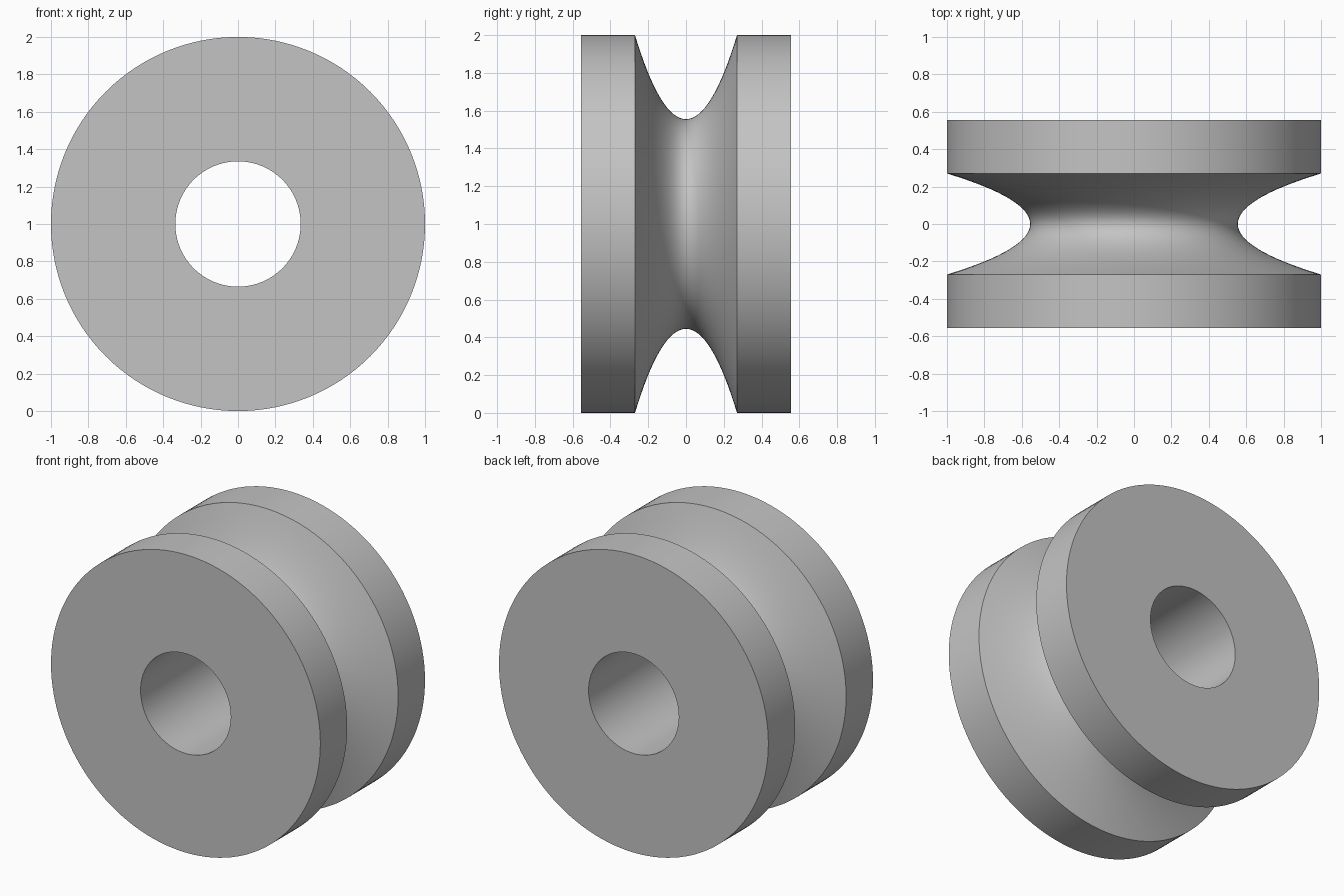
import bpy
import bmesh
import math
from mathutils import Vector

cube = bpy.data.objects.get("Cube")
if cube:
    bpy.data.objects.remove(cube, do_unlink=True)

RIM_RADIUS = 1.0
BORE_RADIUS = 0.335
WAIST_RADIUS = 0.555
HALF_WIDTH = 0.555
HALF_GROOVE = 0.27
GROOVE_STEPS = 32
SEGMENTS = 128

# Plain grey material
grey = bpy.data.materials.new("plain_grey")
grey.use_nodes = True
colour = (0.55, 0.55, 0.55, 1.0)
grey.diffuse_color = colour
grey.node_tree.nodes["Principled BSDF"].inputs["Base Color"].default_value = colour

# Half section as (radius, y): parabolic groove, two rims and the bore
profile = [(BORE_RADIUS, -HALF_WIDTH), (RIM_RADIUS, -HALF_WIDTH)]
for i in range(GROOVE_STEPS + 1):
    t = 2 * i / GROOVE_STEPS - 1
    radius = WAIST_RADIUS + (RIM_RADIUS - WAIST_RADIUS) * t * t
    profile.append((radius, HALF_GROOVE * t))
profile += [(RIM_RADIUS, HALF_WIDTH), (BORE_RADIUS, HALF_WIDTH)]

# Revolve the closed section about the roller axis
bm = bmesh.new()
verts = [bm.verts.new((r, y, 0)) for r, y in profile]
edges = [bm.edges.new((a, b)) for a, b in zip(verts, verts[1:] + verts[:1])]
bmesh.ops.spin(bm, geom=verts + edges, cent=Vector((0, 0, 0)), axis=Vector((0, 1, 0)),
               angle=math.tau, steps=SEGMENTS, use_merge=True)
bmesh.ops.remove_doubles(bm, verts=bm.verts[:], dist=0.0001)
bmesh.ops.recalc_face_normals(bm, faces=bm.faces[:])

mesh = bpy.data.meshes.new("grooved_roller")
bm.to_mesh(mesh)
bm.free()
mesh.materials.append(grey)

roller = bpy.data.objects.new("grooved_roller", mesh)
roller.location.z = RIM_RADIUS
bpy.context.collection.objects.link(roller)

# Smooth curved walls, crisp rims
bpy.ops.object.select_all(action="DESELECT")
roller.select_set(True)
bpy.context.view_layer.objects.active = roller
bpy.ops.object.shade_smooth_by_angle(angle=math.radians(30))
